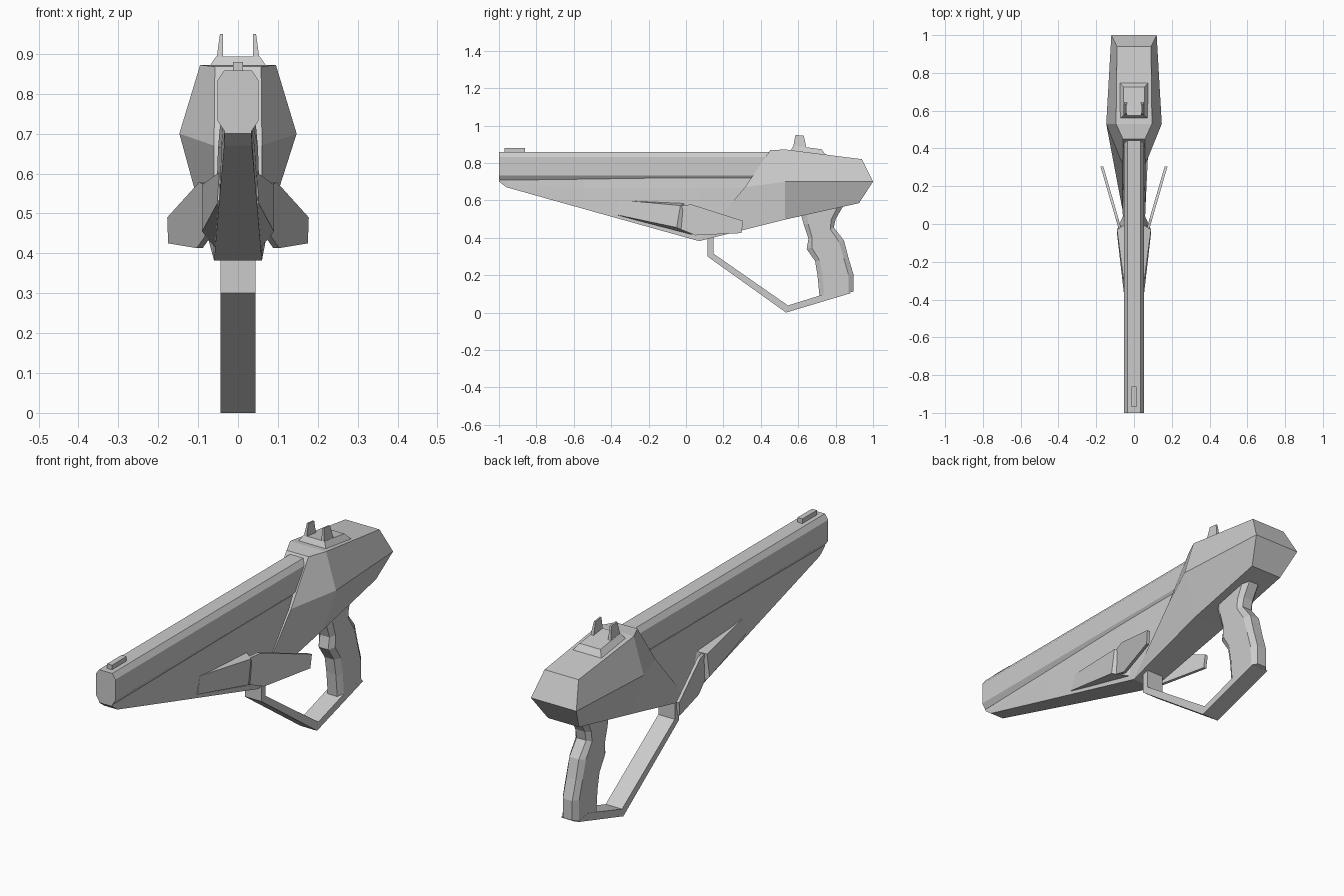
import bpy, bmesh

if "Cube" in bpy.data.objects:
    bpy.data.objects.remove(bpy.data.objects["Cube"])


def loft(name, rings, ngon=False, mirror=False):
    """Skin closed rings of equal length; caps are single faces or ladders of quads."""
    bm = bmesh.new()
    vs = [[bm.verts.new(p) for p in r] for r in rings]
    n = len(vs[0])
    for a, b in zip(vs, vs[1:]):
        for i in range(n):
            j = (i + 1) % n
            bm.faces.new((a[i], a[j], b[j], b[i]))
    for r in (vs[0], vs[-1]):
        if ngon:
            bm.faces.new(r)
        else:
            for i in range(n // 2 - 1):
                bm.faces.new((r[i], r[i + 1], r[n - 2 - i], r[n - 1 - i]))
    bmesh.ops.recalc_face_normals(bm, faces=bm.faces)
    me = bpy.data.meshes.new(name)
    bm.to_mesh(me)
    bm.free()
    ob = bpy.data.objects.new(name, me)
    bpy.context.collection.objects.link(ob)
    if mirror:
        ob.modifiers.new("mirror", 'MIRROR')
    return ob


def sym(half):
    """Complete a half ring by reflecting it across x = 0."""
    return half + [(-x, y, z) for x, y, z in reversed(half)]


def plate(name, profile, inner, outer, mirror=False):
    """Side profile (y, z) spanned between two x functions of (y, z)."""
    return loft(name, [[(f(y, z), y, z) for y, z in profile] for f in (inner, outer)],
                ngon=True, mirror=mirror)


# octagonal barrel
section = [(.035, .858), (.052, .833), (.052, .733), (.035, .708)]
loft("barrel", [sym([(x, y, z) for x, z in section]) for y in (-1, .5)])

# tapering keel under the barrel
loft("keel", [sym(h) for h in (
    [(.034, -1, .72), (.034, -1, .71), (.034, -1, .70)],
    [(.034, -.96, .72), (.035, -.96, .69), (.035, -.96, .67)],
    [(.038, -.55, .72), (.042, -.55, .665), (.045, -.55, .555)],
    [(.045, .07, .72), (.05, .07, .665), (.06, .07, .382)],
    [(.045, .45, .72), (.05, .45, .665), (.055, .45, .50)])])

# faceted receiver: top edge, ridge and bottom edge at front, middle and rear
loft("receiver", [sym(h) for h in (
    [(.058, .45, .868), (.06, .315, .67), (.06, .07, .382)],
    [(.095, .53, .872), (.147, .53, .70), (.082, .53, .497)],
    [(.09, .94, .82), (.12, 1.0, .70), (.082, .925, .585)])])

# front sight
box = [(-.97, .85), (-.97, .88), (-.86, .88), (-.86, .85)]
plate("front_sight", box, lambda y, z: -.013, lambda y, z: .013)

# rear sight base and prongs
loft("rear_sight_base", [
    [(-.078, .555, .86), (.078, .555, .86), (.078, .75, .84), (-.078, .75, .84)],
    [(-.055, .575, .893), (.055, .575, .893), (.055, .725, .873), (-.055, .725, .873)]])
plate("rear_sight_prongs", [(.572, .88), (.585, .95), (.63, .945), (.645, .875)],
      lambda y, z: .038, lambda y, z: .055 - (z - .88) * .14, mirror=True)

# wedge pods on both sides of the keel
loft("side_pod", [
    [(.047, -.355, .603), (.052, -.38, .525), (.035, -.38, .525), (.035, -.355, .603)],
    [(.09, -.03, .572), (.09, -.05, .455), (.05, .06, .405), (.04, 0, .587)]],
    mirror=True)

# swept fins angled out of the pods
plate("side_fin", [(-.03, .572), (.03, .578), (.305, .49), (.297, .425), (.05, .413), (-.04, .45)],
      lambda y, z: .074 + .29 * y, lambda y, z: .089 + .29 * y, mirror=True)

# grip with chamfered corners: (front y, z, rear y, z) at each level
levels = [(.61, .54, .85, .585), (.63, .47, .80, .50), (.655, .395, .79, .455),
          (.645, .34, .845, .385), (.69, .275, .868, .295), (.703, .20, .895, .205),
          (.715, .075, .895, .112)]
rings = []
for fy, fz, ry, rz in levels:
    rings.append(sym([(x, fy + (ry - fy) * t, fz + (rz - fz) * t)
                      for x, t in ((.025, 0), (.043, .14), (.043, .86), (.025, 1))]))
loft("grip", rings)

# trigger guard
guard = [(.115, .42), (.115, .30), (.535, 0), (.885, .105), (.80, .115),
         (.735, .097), (.545, .038), (.147, .315), (.147, .42)]
plate("trigger_guard", guard, lambda y, z: -.0435, lambda y, z: .0435)
